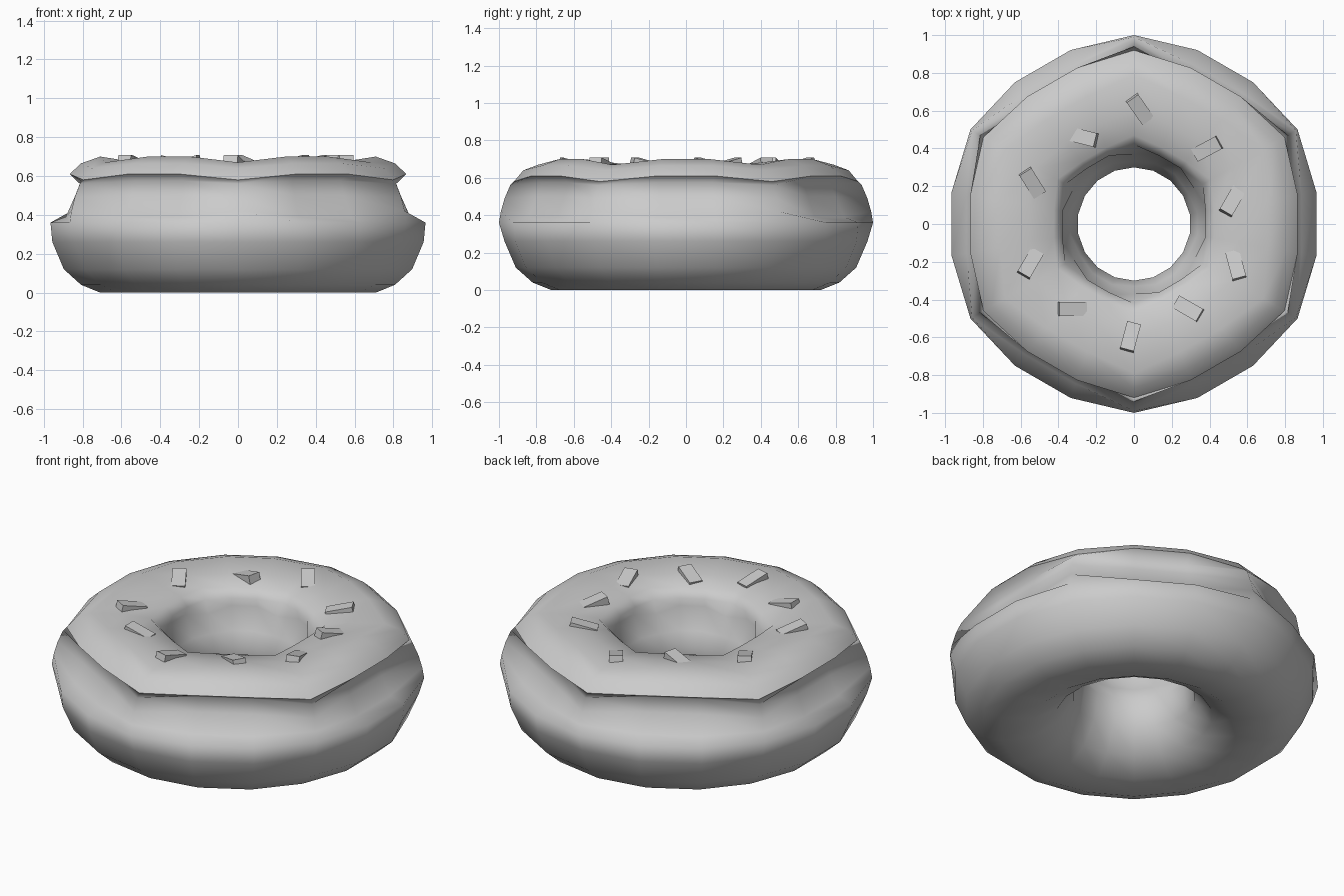
import bpy, bmesh, math
from mathutils import Matrix, Vector

cube = bpy.data.objects.get("Cube")
if cube:
    bpy.data.objects.remove(cube)

grey = bpy.data.materials.new("plain grey")
grey.use_nodes = True
color = (0.6, 0.6, 0.6, 1)
grey.diffuse_color = color
grey.node_tree.nodes["Principled BSDF"].inputs["Base Color"].default_value = color


def add_object(name, bm, smooth_angle=None):
    bmesh.ops.recalc_face_normals(bm, faces=bm.faces[:])
    mesh = bpy.data.meshes.new(name)
    bm.to_mesh(mesh)
    bm.free()
    mesh.materials.append(grey)
    obj = bpy.data.objects.new(name, mesh)
    bpy.context.collection.objects.link(obj)
    if smooth_angle:
        bpy.ops.object.select_all(action='DESELECT')
        obj.select_set(True)
        bpy.context.view_layer.objects.active = obj
        bpy.ops.object.shade_smooth_by_angle(angle=math.radians(smooth_angle))
    return obj


# Dough cross-section (radius, height), from the hole under to the outer edge
dough = [(.30, .36), (.33, .20), (.42, .08), (.55, .01), (.72, 0),
         (.82, .04), (.91, .12), (.97, .26)]
# Icing cross-sections: hanging drip, and the gap with an overhanging lip
drip = [(1, .36), (.99, .42), (.97, .49), (.94, .56), (.92, .58), (.87, .64),
        (.79, .67), (.60, .67), (.47, .65), (.42, .60), (.37, .54), (.33, .44)]
gap = [(.98, .36), (.90, .39), (.85, .50), (.82, .575), (.88, .61), (.82, .665),
       (.72, .70), (.56, .675), (.43, .655), (.385, .61), (.40, .56), (.34, .44)]

# Ring: every third column carries a drip, the two between form a gap
COLUMNS = 18
bm = bmesh.new()
columns = []
for i in range(COLUMNS):
    a = math.tau * i / COLUMNS
    section = dough + (gap if i % 3 else drip)
    columns.append([bm.verts.new((r * math.sin(a), r * math.cos(a), z))
                    for r, z in section])
for i, col in enumerate(columns):
    after = columns[(i + 1) % COLUMNS]
    for j in range(len(col)):
        k = (j + 1) % len(col)
        bm.faces.new((col[j], col[k], after[k], after[j]))
add_object("iced_ring", bm, 60)

# Sprinkles: tilted bars, each with one raised end (x, y, heading of that end)
sprinkles = [(.03, .61, 125), (-.27, .46, -14), (.39, .40, 28), (-.54, .22, 122),
             (.52, .12, 240), (-.55, -.21, 240), (.54, -.22, -75),
             (-.33, -.45, 180), (.29, -.45, -30), (-.02, -.60, 255)]
for n, (x, y, heading) in enumerate(sprinkles):
    bm = bmesh.new()
    bmesh.ops.create_cube(bm, size=1)
    place = (Matrix.Translation(Vector((x, y, .66)))
             @ Matrix.Rotation(math.radians(heading), 4, 'Z')
             @ Matrix.Rotation(math.radians(-14), 4, 'Y')
             @ Matrix.Diagonal((.15, .075, .06, 1)))
    bm.transform(place)
    add_object(f"sprinkle_{n + 1}", bm)
